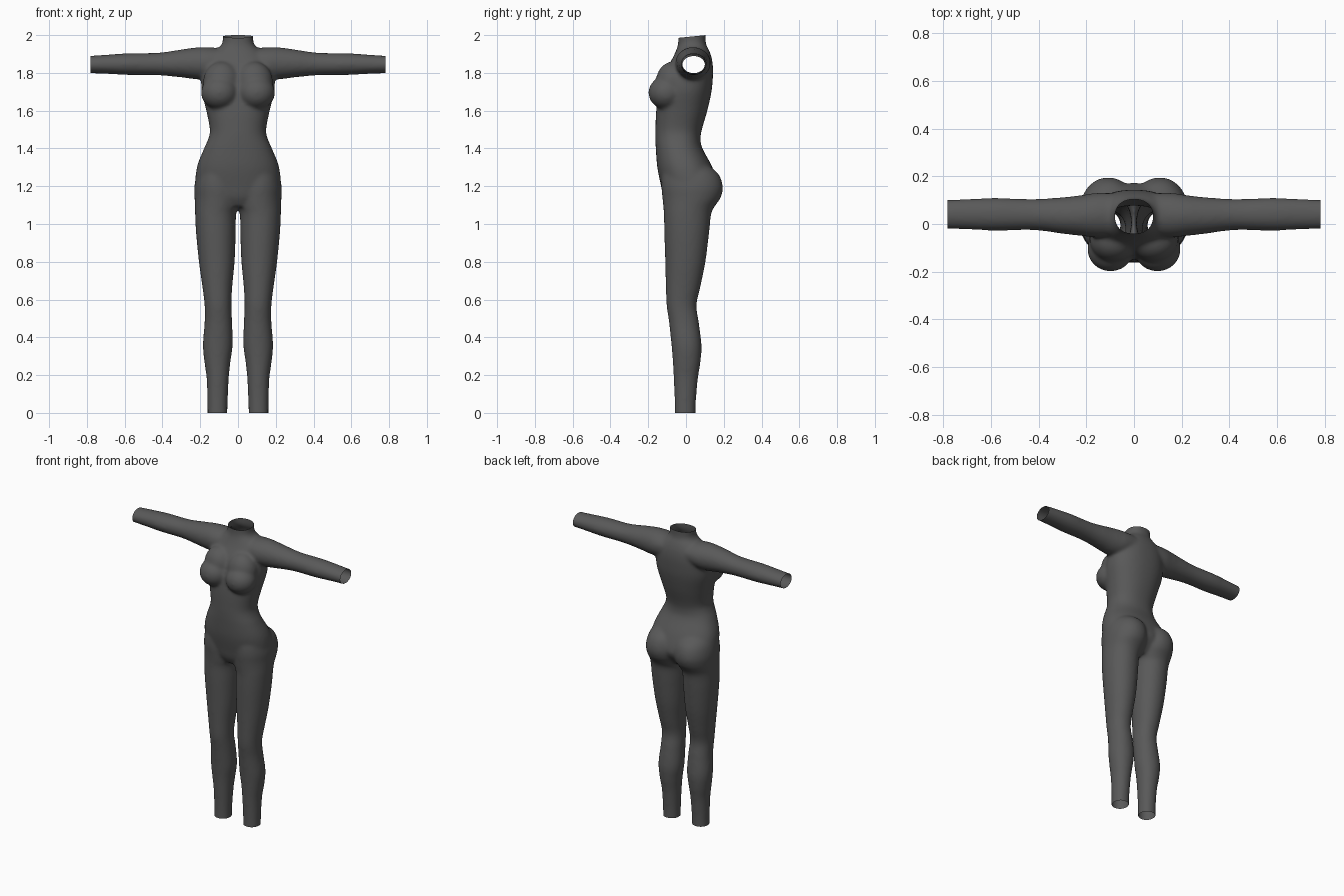
import bpy, bmesh, math
from mathutils import Vector

if "Cube" in bpy.data.objects:
    bpy.data.objects.remove(bpy.data.objects["Cube"])

SEG = 40


def spline(keys, steps=6):
    """Catmull-Rom interpolation through a list of key tuples."""
    out = []
    for i in range(len(keys) - 1):
        p0, p1 = keys[max(i - 1, 0)], keys[i]
        p2, p3 = keys[i + 1], keys[min(i + 2, len(keys) - 1)]
        for j in range(steps):
            t = j / steps
            out.append([0.5 * (2 * b + (c - a) * t + (2 * a - 5 * b + 4 * c - d) * t * t
                               + (3 * b - a - 3 * c + d) * t ** 3)
                        for a, b, c, d in zip(p0, p1, p2, p3)])
    return out + [list(keys[-1])]


def loft(bm, keys, place, power=2.0):
    """Closed tube; key = (position, u_min, u_max, v_min, v_max)."""
    rings = []
    for w, u0, u1, v0, v1 in spline(keys):
        ring = []
        for k in range(SEG):
            a = 2 * math.pi * k / SEG
            c, s = math.cos(a), math.sin(a)
            u = (u0 + u1) / 2 + (u1 - u0) / 2 * math.copysign(abs(c) ** (2 / power), c)
            v = (v0 + v1) / 2 + (v1 - v0) / 2 * math.copysign(abs(s) ** (2 / power), s)
            ring.append(bm.verts.new(place(w, u, v)))
        rings.append(ring)
    for a, b in zip(rings, rings[1:]):
        for k in range(SEG):
            n = (k + 1) % SEG
            bm.faces.new((a[k], a[n], b[n], b[k]))
    bm.faces.new(rings[0][::-1])
    bm.faces.new(rings[-1])


def ellipsoid(bm, centre, radii):
    new = bmesh.ops.create_uvsphere(bm, u_segments=32, v_segments=20, radius=1)["verts"]
    for v in new:
        v.co = Vector([c + r * p for c, r, p in zip(centre, radii, v.co)])


# Torso and neck: z, x range, y range
torso = [(z, -w, w, f, b) for z, w, f, b in [
    (1.09, .09, -.09, .10), (1.14, .17, -.118, .145), (1.2, .222, -.132, .172),
    (1.3, .218, -.152, .14), (1.4, .18, -.16, .087), (1.45, .158, -.162, .077),
    (1.5, .149, -.162, .084), (1.6, .168, -.158, .113), (1.7, .192, -.145, .135),
    (1.77, .194, -.125, .142), (1.83, .185, -.098, .143), (1.88, .16, -.07, .136),
    (1.92, .12, -.052, .122), (1.945, .09, -.044, .109), (1.97, .081, -.041, .104),
    (2.01, .081, -.041, .104), (2.06, .081, -.041, .104)]]

# Leg with hip and buttock: z, x range, y range
leg = [(1.33, .03, .17, -.10, .09), (1.27, -.005, .214, -.125, .168),
       (1.2, -.015, .231, -.13, .195), (1.14, -.015, .23, -.125, .184),
       (1.09, -.004, .228, -.12, .15), (1.05, .01, .227, -.117, .133),
       (.95, .012, .222, -.115, .122), (.8, .018, .207, -.11, .103),
       (.67, .03, .189, -.107, .077), (.57, .035, .177, -.103, .056),
       (.48, .031, .177, -.09, .068), (.36, .028, .186, -.077, .082),
       (.27, .04, .178, -.07, .077), (.18, .049, .166, -.065, .063),
       (.05, .055, .162, -.06, .052), (-.06, .056, .162, -.06, .05)]

# Arm: x, y range, z range
arm = [(.08, -.05, .13, 1.79, 1.93), (.16, -.056, .13, 1.768, 1.936),
       (.22, -.05, .121, 1.766, 1.935), (.3, -.041, .112, 1.776, 1.924),
       (.42, -.026, .105, 1.787, 1.907), (.58, -.028, .109, 1.789, 1.904),
       (.7, -.023, .105, 1.795, 1.896), (.84, -.018, .098, 1.80, 1.886)]

bm = bmesh.new()
loft(bm, torso, lambda z, x, y: (x, y, z), 2.25)
for s in (1, -1):
    loft(bm, leg, lambda z, x, y: (s * x, y, z), 2.1)
    loft(bm, arm, lambda x, y, z: (s * x, y, z))
    ellipsoid(bm, (s * .098, -.105, 1.695), (.098, .094, .088))
    ellipsoid(bm, (s * .085, -.07, 1.75), (.10, .09, .11))
bmesh.ops.recalc_face_normals(bm, faces=bm.faces)
mesh = bpy.data.meshes.new("bodysuit")
bm.to_mesh(mesh)
bm.free()
body = bpy.data.objects.new("bodysuit", mesh)
bpy.context.collection.objects.link(body)

# Fuse the parts into one skin and soften the joins
remesh = body.modifiers.new("fuse", 'REMESH')
remesh.mode = 'VOXEL'
remesh.voxel_size = .009
soften = body.modifiers.new("soften", 'SMOOTH')
soften.factor = .5
soften.iterations = 14
bpy.context.view_layer.update()
fused = bpy.data.meshes.new_from_object(
    body.evaluated_get(bpy.context.evaluated_depsgraph_get()))
body.modifiers.clear()
body.data = fused

# Trim the neck, wrists and ankles to open ends
bm = bmesh.new()
bm.from_mesh(fused)
for point, normal in [((0, .104, 2), (0, -.1, 1)), ((0, 0, 0), (0, 0, -1)),
                      ((.782, 0, 0), (1, 0, 0)), ((-.782, 0, 0), (-1, 0, 0))]:
    bmesh.ops.bisect_plane(bm, geom=bm.verts[:] + bm.edges[:] + bm.faces[:],
                           plane_co=point, plane_no=normal, clear_outer=True)
for f in bm.faces:
    f.smooth = True
bm.to_mesh(fused)
bm.free()

# Dark grey cloth
cloth = bpy.data.materials.new("dark grey cloth")
cloth.diffuse_color = (.1, .1, .1, 1)
cloth.use_nodes = True
cloth.node_tree.nodes["Principled BSDF"].inputs["Base Color"].default_value = cloth.diffuse_color
fused.materials.clear()
fused.materials.append(cloth)
